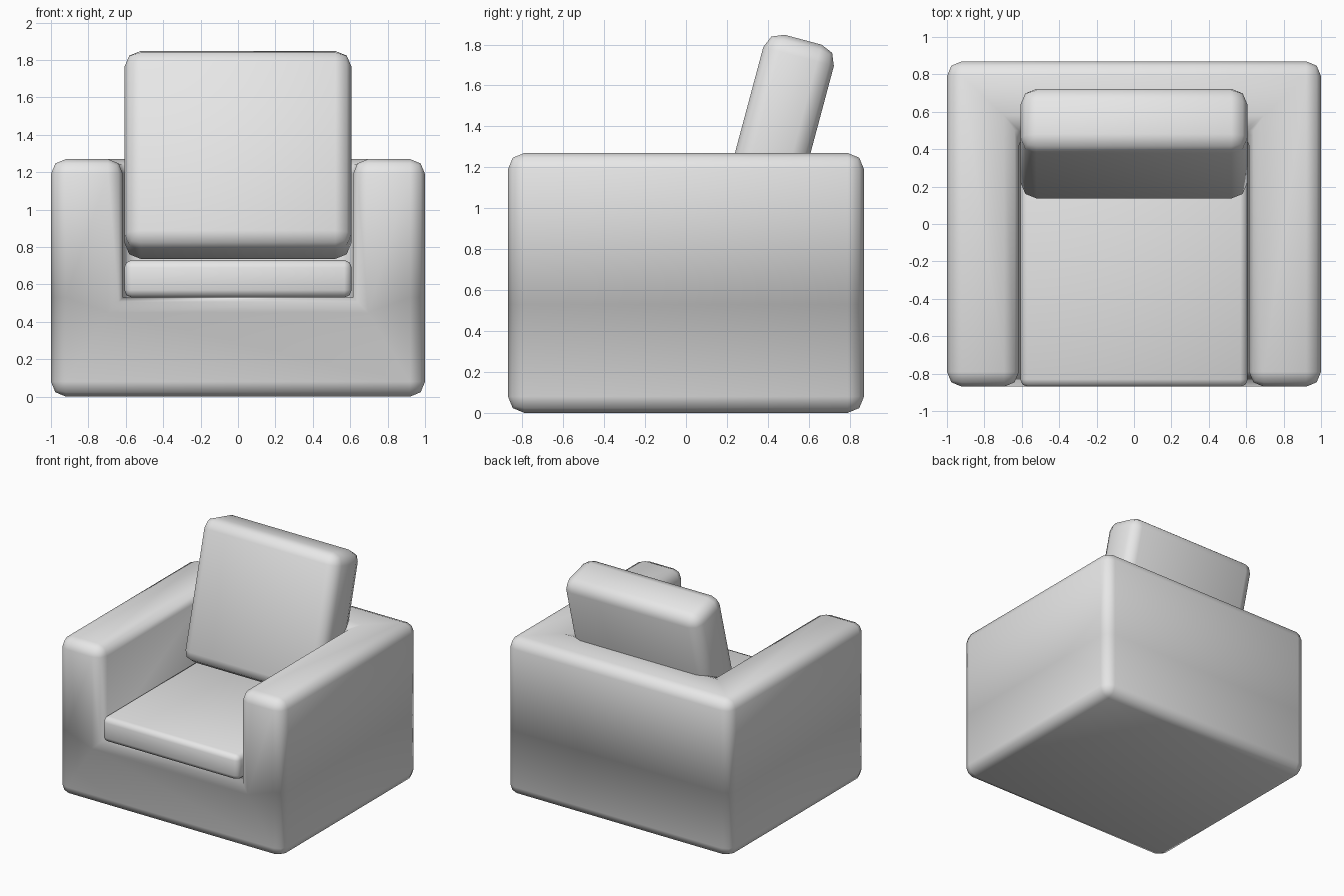
import bpy, bmesh, math
from mathutils import Vector, Matrix

default_cube = bpy.data.objects.get("Cube")
if default_cube:
    bpy.data.objects.remove(default_cube, do_unlink=True)

# One plain upholstery colour
GREY = (0.8, 0.8, 0.8, 1.0)
fabric = bpy.data.materials.new("light_grey_fabric")
fabric.use_nodes = True
fabric.diffuse_color = GREY
fabric.node_tree.nodes["Principled BSDF"].inputs["Base Color"].default_value = GREY


def box(low, high):
    """Box between two corners, as a bmesh."""
    low, high = Vector(low), Vector(high)
    bm = bmesh.new()
    bmesh.ops.create_cube(bm, size=1)
    bmesh.ops.scale(bm, vec=high - low, verts=bm.verts)
    bmesh.ops.translate(bm, vec=(low + high) / 2, verts=bm.verts)
    return bm


def finish(name, bm, bevel):
    """Turn a bmesh into a smooth object with rounded edges."""
    bmesh.ops.recalc_face_normals(bm, faces=bm.faces)
    mesh = bpy.data.meshes.new(name)
    bm.to_mesh(mesh)
    bm.free()
    mesh.materials.append(fabric)
    mesh.shade_smooth()
    obj = bpy.data.objects.new(name, mesh)
    bpy.context.collection.objects.link(obj)
    mod = obj.modifiers.new("rounded_edges", 'BEVEL')
    mod.width = bevel
    mod.segments = 2
    mod.limit_method = 'ANGLE'
    return obj


HALF_W, HALF_D = 1.0, 0.87
INNER_X, INNER_Y = 0.615, 0.5
SEAT_Z, ARM_Z = 0.53, 1.27

# Body: a base slab whose outer U is raised into arms and back
bm = box((-HALF_W, -HALF_D, 0), (HALF_W, HALF_D, SEAT_Z))
for point, normal in (((INNER_X, 0, 0), (1, 0, 0)),
                      ((-INNER_X, 0, 0), (1, 0, 0)),
                      ((0, INNER_Y, 0), (0, 1, 0))):
    bmesh.ops.bisect_plane(bm, geom=bm.verts[:] + bm.edges[:] + bm.faces[:],
                           plane_co=point, plane_no=normal)
bm.normal_update()
rim = []
for face in bm.faces:
    c = face.calc_center_median()
    if face.normal.z > 0.9 and (abs(c.x) > INNER_X or c.y > INNER_Y):
        rim.append(face)
raised = bmesh.ops.extrude_face_region(bm, geom=rim)["geom"]
bmesh.ops.translate(bm, vec=(0, 0, ARM_Z - SEAT_Z),
                    verts=[v for v in raised if isinstance(v, bmesh.types.BMVert)])
bmesh.ops.recalc_face_normals(bm, faces=bm.faces)
bmesh.ops.dissolve_limit(bm, angle_limit=math.radians(1),
                         verts=bm.verts, edges=bm.edges)
finish("armchair_body", bm, 0.08)

# Seat cushion fills the hollow between the arms
finish("seat_cushion",
       box((-0.608, -HALF_D, SEAT_Z), (0.608, INNER_Y + 0.05, 0.73)), 0.04)

# Back cushion leans back, hinged on its lower front edge
bm = box((-0.606, 0, 0), (0.606, 0.357, 1.1))
lean = Matrix.Translation((0, 0.115, 0.807)) @ Matrix.Rotation(math.radians(-15), 4, 'X')
bmesh.ops.transform(bm, matrix=lean, verts=bm.verts)
finish("back_cushion", bm, 0.085)
